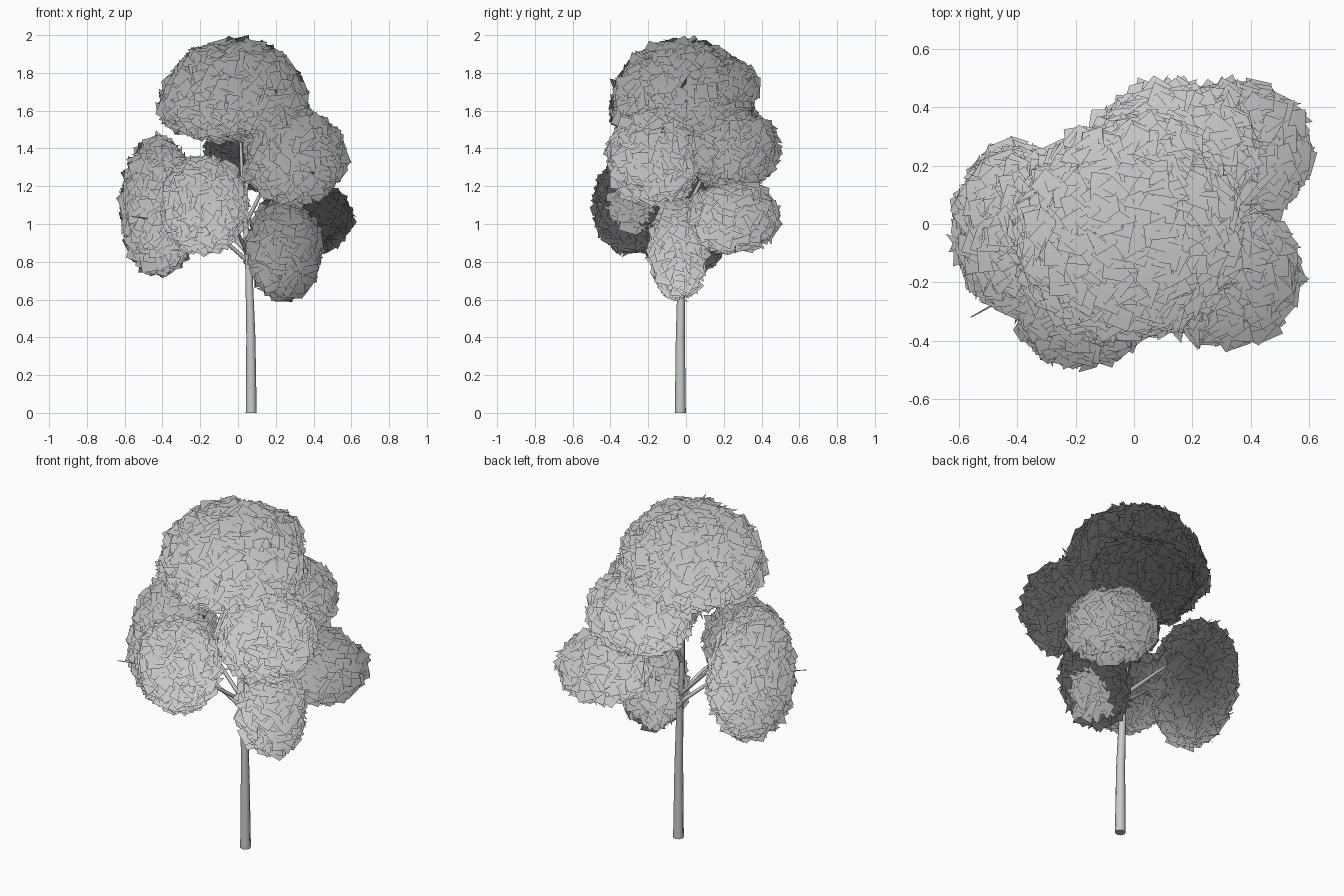
import bpy, bmesh, math, random
from mathutils import Vector, Matrix

if "Cube" in bpy.data.objects:
    bpy.data.objects.remove(bpy.data.objects["Cube"])

random.seed(7)
SHADE_CENTRE = Vector((0, 0, 0.35))


def tapered_branch(name, points, bevel=0.03):
    """Tapered tube through (x, y, z, radius) points."""
    cu = bpy.data.curves.new(name, 'CURVE')
    cu.dimensions = '3D'
    cu.bevel_depth = bevel
    cu.bevel_resolution = 2
    cu.use_fill_caps = True
    sp = cu.splines.new('POLY')
    sp.points.add(len(points) - 1)
    for p, (x, y, z, r) in zip(sp.points, points):
        p.co = (x, y, z, 1)
        p.radius = r / bevel
    ob = bpy.data.objects.new(name, cu)
    bpy.context.collection.objects.link(ob)
    return ob


def leaf_clump(name, centre, radii, low, leaf, density=520):
    """Loosely tilted square leaves on an egg shape; low = radius below the centre."""
    bm = bmesh.new()
    rx, ry, rz = radii
    inset = 0.018
    mean = (rx + ry + (rz + low) / 2) / 3
    count = int(4 * math.pi * mean ** 2 * density * (0.09 / leaf) ** 2)
    golden = math.pi * (3 - math.sqrt(5))
    for i in range(count):
        # even spread of directions with a little jitter
        h = 1 - 2 * (i + 0.5) / count
        a = i * golden + random.uniform(-0.1, 0.1)
        s = math.sqrt(1 - h * h)
        d = Vector((s * math.cos(a), s * math.sin(a), h))
        r = Vector((rx, ry, rz if h > 0 else low)) - Vector((inset,) * 3)
        pos = Vector((d.x * r.x, d.y * r.y, d.z * r.z)) * random.uniform(0.95, 1.0)
        n = Vector((d.x / r.x, d.y / r.y, d.z / r.z)).normalized()
        n += Vector([random.uniform(-0.65, 0.65) for _ in range(3)])
        # leaf fronts face away from the shading centre
        if n.dot(Vector(centre) + pos - SHADE_CENTRE) < 0:
            n = -n
        m = (Matrix.Translation(Vector(centre) + pos)
             @ n.to_track_quat('Z', 'Y').to_matrix().to_4x4()
             @ Matrix.Rotation(random.uniform(0, math.tau), 4, 'Z'))
        k = leaf / 2 * random.uniform(0.85, 1.1)
        bm.faces.new([bm.verts.new(m @ Vector((x * k, y * k, 0)))
                      for x, y in ((-1, -1), (1, -1), (1, 1), (-1, 1))])
    for f in bm.faces:
        f.smooth = True
    me = bpy.data.meshes.new(name)
    bm.to_mesh(me)
    bm.free()
    # soft foliage shading: normals fan out and up through the tree
    me.normals_split_custom_set_from_vertices(
        [(v.co - SHADE_CENTRE).normalized() for v in me.vertices])
    ob = bpy.data.objects.new(name, me)
    bpy.context.collection.objects.link(ob)
    return ob


# Trunk
tapered_branch("trunk", [(0.07, -0.03, 0, 0.029), (0.068, -0.03, 0.4, 0.024),
                         (0.058, -0.025, 0.75, 0.019), (0.04, -0.02, 1.0, 0.015),
                         (0.02, 0.0, 1.3, 0.010), (0.0, 0.02, 1.7, 0.003)])

# Branches: start, middle and tip of each limb
limbs = {
    "left_branch": [(0.055, -0.02, 0.8), (-0.15, -0.09, 0.98), (-0.56, -0.32, 1.04)],
    "upper_left_branch": [(0.05, -0.02, 0.85), (-0.15, 0.0, 1.05), (-0.42, 0.05, 1.3)],
    "front_branch": [(0.05, -0.02, 0.85), (0.0, -0.15, 0.95), (-0.12, -0.32, 1.08)],
    "low_right_branch": [(0.06, -0.03, 0.72), (0.14, -0.03, 0.8), (0.26, -0.04, 0.9)],
    "far_right_branch": [(0.05, -0.02, 0.88), (0.2, 0.1, 0.98), (0.42, 0.27, 1.05)],
    "middle_right_branch": [(0.04, -0.02, 1.0), (0.13, -0.08, 1.18), (0.32, -0.18, 1.38)],
    "back_branch": [(0.03, -0.01, 1.05), (0.05, 0.09, 1.25), (0.1, 0.25, 1.45)],
}
for name, pts in limbs.items():
    tapered_branch(name, [(*p, r) for p, r in zip(pts, (0.012, 0.009, 0.002))])

# Foliage: centre, radii (upper half), radius of lower half, leaf size
leaf_clump("crown_leaves", (-0.02, -0.02, 1.61), (0.40, 0.385, 0.375), 0.18, 0.09)
leaf_clump("crown_back_leaves", (0.06, 0.22, 1.72), (0.18, 0.16, 0.16), 0.14, 0.09)
leaf_clump("left_leaves", (-0.42, -0.01, 1.09), (0.205, 0.29, 0.37), 0.365, 0.085)
leaf_clump("front_leaves", (-0.18, -0.29, 1.10), (0.235, 0.205, 0.265), 0.26, 0.08)
leaf_clump("middle_right_leaves", (0.30, -0.17, 1.35), (0.275, 0.25, 0.26), 0.25, 0.09)
leaf_clump("back_leaves", (0.13, 0.24, 1.40), (0.30, 0.25, 0.23), 0.22, 0.09)
leaf_clump("low_right_leaves", (0.24, -0.04, 0.86), (0.20, 0.155, 0.27), 0.26, 0.09)
leaf_clump("far_right_leaves", (0.36, 0.25, 1.03), (0.25, 0.24, 0.20), 0.18, 0.095)
